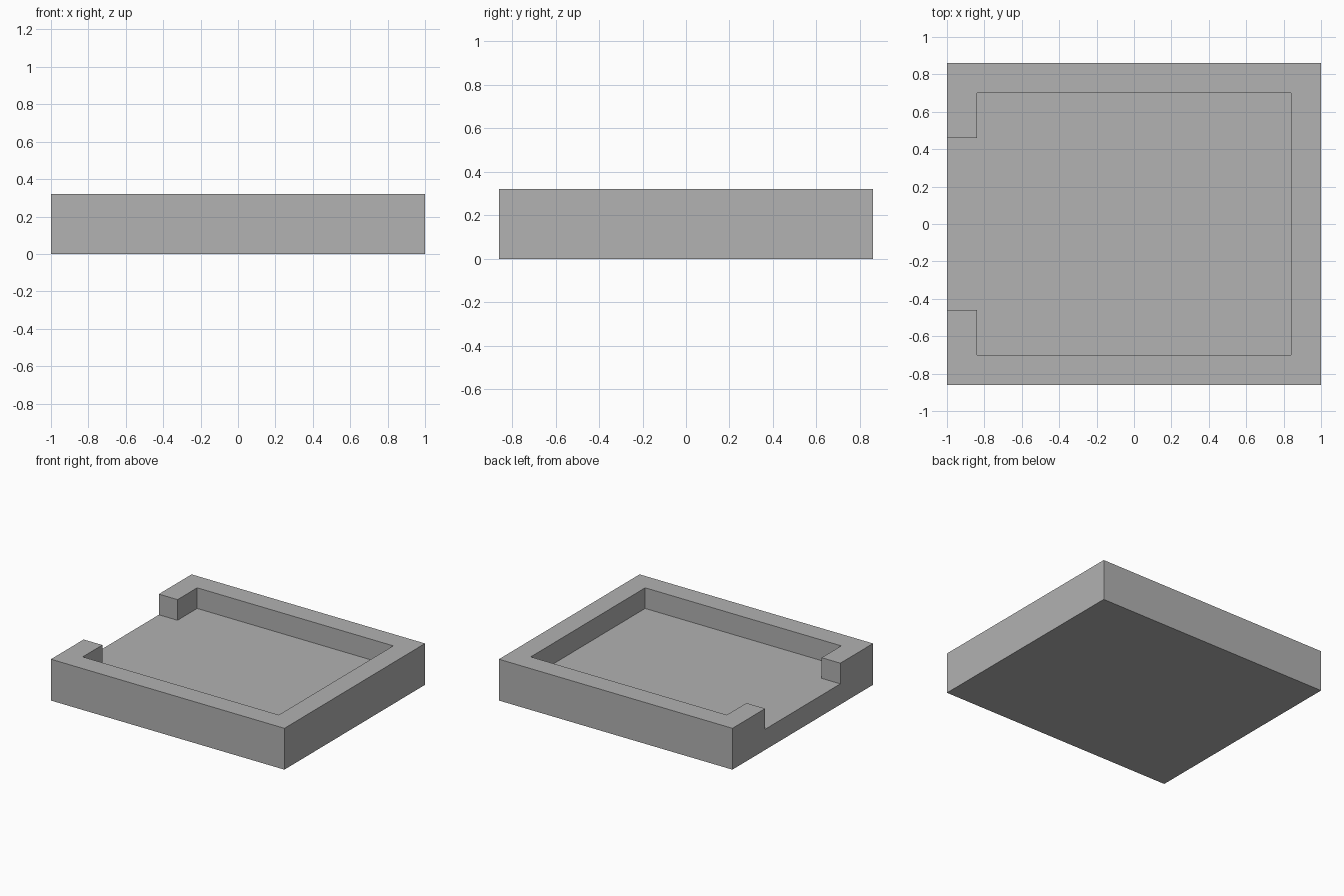
import bpy
import bmesh

cube = bpy.data.objects.get("Cube")
if cube:
    bpy.data.objects.remove(cube, do_unlink=True)

HALF_X, HALF_Y, HEIGHT = 1.0, 0.86, 0.32
WALL, FLOOR_Z, OPENING = 0.16, 0.16, 0.46

grey = bpy.data.materials.new("mid grey")
grey.use_nodes = True
colour = (0.445, 0.445, 0.445, 1)
grey.diffuse_color = colour
grey.node_tree.nodes["Principled BSDF"].inputs["Base Color"].default_value = colour


def prism(name, outline, low, high):
    """Extrude a plan outline from low to high."""
    bm = bmesh.new()
    face = bm.faces.new([bm.verts.new((x, y, low)) for x, y in outline])
    top = bmesh.ops.extrude_face_region(bm, geom=[face])["geom"]
    verts = [v for v in top if isinstance(v, bmesh.types.BMVert)]
    bmesh.ops.translate(bm, verts=verts, vec=(0, 0, high - low))
    bmesh.ops.recalc_face_normals(bm, faces=bm.faces)
    mesh = bpy.data.meshes.new(name)
    bm.to_mesh(mesh)
    bm.free()
    mesh.materials.append(grey)
    obj = bpy.data.objects.new(name, mesh)
    bpy.context.collection.objects.link(obj)
    return obj


# Solid block
tray = prism("walled_tray",
             [(-HALF_X, -HALF_Y), (HALF_X, -HALF_Y), (HALF_X, HALF_Y), (-HALF_X, HALF_Y)],
             0, HEIGHT)

# Recess with an opening through the right wall
ix, iy = HALF_X - WALL, HALF_Y - WALL
half = [(ix, iy), (-ix, iy), (-ix, OPENING), (-HALF_X - 0.1, OPENING)]
recess = prism("recess_cutter", half + [(x, -y) for x, y in reversed(half)],
               FLOOR_Z, HEIGHT + 0.1)
recess.hide_render = True

# Cut the recess and discard the cutter
cut = tray.modifiers.new("recess", 'BOOLEAN')
cut.operation = 'DIFFERENCE'
cut.solver = 'EXACT'
cut.object = recess
bpy.context.view_layer.objects.active = tray
tray.select_set(True)
bpy.ops.object.modifier_apply(modifier=cut.name)
bpy.data.objects.remove(recess, do_unlink=True)
